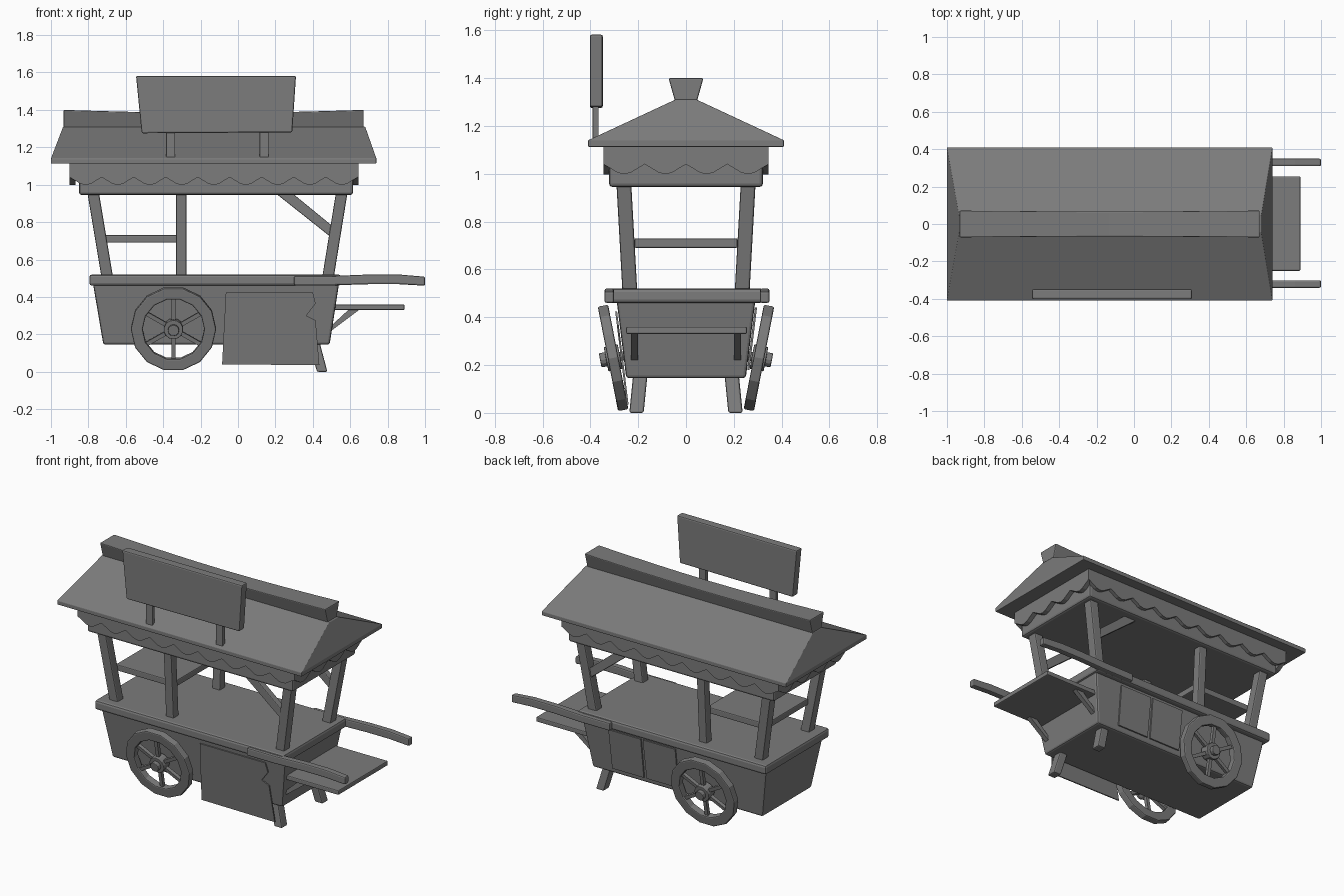
import bpy, bmesh, math
from mathutils import Matrix, Vector

cube = bpy.data.objects.get("Cube")
if cube:
    bpy.data.objects.remove(cube, do_unlink=True)

grey = bpy.data.materials.new("plain_grey")
grey.use_nodes = True
colour = (0.2, 0.2, 0.2, 1)
grey.diffuse_color = colour
grey.node_tree.nodes["Principled BSDF"].inputs["Base Color"].default_value = colour


def finish(name, bm, bevel=0.0, segments=2):
    bmesh.ops.recalc_face_normals(bm, faces=bm.faces)
    mesh = bpy.data.meshes.new(name)
    bm.to_mesh(mesh)
    bm.free()
    mesh.materials.append(grey)
    ob = bpy.data.objects.new(name, mesh)
    bpy.context.collection.objects.link(ob)
    if bevel:
        mod = ob.modifiers.new("soft_edges", 'BEVEL')
        mod.width = bevel
        mod.segments = segments
        mod.limit_method = 'ANGLE'
    return ob


def loft(name, sections, bevel=0.0):
    """Stack rectangles given as (x0, x1, y0, y1, z)."""
    bm = bmesh.new()
    rings = []
    for x0, x1, y0, y1, z in sections:
        rings.append([bm.verts.new((x, y, z)) for x, y in
                      ((x0, y0), (x1, y0), (x1, y1), (x0, y1))])
    for a, b in zip(rings, rings[1:]):
        for i in range(4):
            j = (i + 1) % 4
            bm.faces.new((a[i], a[j], b[j], b[i]))
    bm.faces.new(rings[0])
    bm.faces.new(rings[-1])
    return finish(name, bm, bevel)


def prism(name, outline, y0, y1, bevel=0.0, warp=None):
    """Extrude an x-z outline along y, then move its points by a rule."""
    bm = bmesh.new()
    face = bm.faces.new([bm.verts.new((x, y0, z)) for x, z in outline])
    out = bmesh.ops.extrude_face_region(bm, geom=[face])
    new = [g for g in out["geom"] if isinstance(g, bmesh.types.BMVert)]
    bmesh.ops.translate(bm, verts=new, vec=(0, y1 - y0, 0))
    if warp:
        for v in bm.verts:
            v.co = warp(v.co.copy())
    return finish(name, bm, bevel)


def post(name, foot, head, hx, hy, bevel=0.008):
    return loft(name, [(p[0] - hx, p[0] + hx, p[1] - hy, p[1] + hy, p[2])
                       for p in (foot, head)], bevel)


# Cart body and counter
loft("cart_body", [(-0.72, 0.49, -0.25, 0.25, 0.145),
                   (-0.775, 0.54, -0.29, 0.29, 0.47)], 0.012)
loft("counter", [(-0.795, 0.55, -0.325, 0.325, 0.46),
                 (-0.795, 0.55, -0.325, 0.325, 0.52)], 0.014)

# Parts repeated on the front and back
for side, s in (("front", -1), ("back", 1)):
    post(side + "_left_post", (-0.70, s * 0.235, 0.51), (-0.775, s * 0.26, 0.96), 0.031, 0.031)
    post(side + "_middle_post", (-0.303, s * 0.235, 0.51), (-0.303, s * 0.26, 0.96), 0.028, 0.028)
    post(side + "_right_post", (0.482, s * 0.235, 0.51), (0.555, s * 0.26, 0.96), 0.031, 0.031)
    post(side + "_leg", (0.45, s * 0.207, 0), (0.405, s * 0.19, 0.17), 0.028, 0.03)
    prism(side + "_brace", [(0.2, 0.955), (0.29, 0.955), (0.51, 0.775), (0.49, 0.725)],
          s * 0.25 - 0.02, s * 0.25 + 0.02, 0.005)
    prism(side + "_shelf_bracket", [(0.47, 0.22), (0.5, 0.22), (0.66, 0.34), (0.6, 0.34)],
          s * 0.215 - 0.015, s * 0.215 + 0.015)
    hy = 0.325 + 0.004 * s
    prism(side + "_handle",
          [(0.3, 0.462), (0.5, 0.462), (0.7, 0.468), (0.86, 0.468), (1, 0.46),
           (1, 0.508), (0.86, 0.52), (0.7, 0.52), (0.5, 0.512), (0.3, 0.512)],
          s * hy - 0.02, s * hy + 0.02, 0.008)

# Shelves
loft("side_shelf", [(0.49, 0.89, -0.25, 0.255, z) for z in (0.33, 0.36)], 0.006)
loft("inner_shelf", [(-0.72, -0.3, -0.215, 0.215, z) for z in (0.69, 0.73)], 0.006)


# Hanging cloth and back doors lie along the sloping body sides
def slope(sign):
    def warp(co):
        co.y += sign * (0.232 + 0.123 * co.z)
        return co
    return warp


prism("hanging_cloth",
      [(-0.065, 0.425), (-0.085, 0.04), (0.435, 0.035), (0.415, 0.275),
       (0.365, 0.3), (0.415, 0.365), (0.4, 0.425)], -0.012, -0.004, warp=slope(-1))
for i, x in enumerate((-0.13, 0.115)):
    prism("back_door_%d" % (i + 1), [(x, 0.18), (x + 0.225, 0.18), (x + 0.23, 0.44), (x, 0.44)],
          0.002, 0.011, warp=slope(1))


# Wheels, leaning outwards at the top
def cyl(bm, radius, depth, y, sides, radius2=None):
    bmesh.ops.create_cone(bm, cap_ends=True, segments=sides, radius1=radius,
                          radius2=radius2 or radius, depth=depth,
                          matrix=Matrix.Translation((0, y, 0)) @ Matrix.Rotation(math.pi / 2, 4, 'X'))


def wheel(name, s):
    place = Matrix.Translation((-0.345, s * 0.305, 0.23)) @ Matrix.Rotation(-s * math.radians(11), 4, 'X')
    bm = bmesh.new()
    n = 14
    rings = []
    for i in range(n):
        a = math.tau * (i + 0.5) / n
        rings.append([bm.verts.new((r * math.sin(a), y, r * math.cos(a))) for r, y in
                      ((0.165, -0.022), (0.228, -0.022), (0.228, 0.022), (0.165, 0.022))])
    for i in range(n):
        a, b = rings[i], rings[(i + 1) % n]
        for k in range(4):
            m = (k + 1) % 4
            bm.faces.new((a[k], a[m], b[m], b[k]))
    finish(name + "_rim", bm, 0.007).matrix_world = place
    bm = bmesh.new()
    for i in range(6):
        turn = Matrix.Rotation(math.tau * i / 6, 4, 'Y')
        bmesh.ops.create_cube(bm, size=1, matrix=turn @ Matrix.Translation((0, 0, 0.1))
                              @ Matrix.Diagonal((0.022, 0.022, 0.15, 1)))
    finish(name + "_spokes", bm).matrix_world = place
    bm = bmesh.new()
    cyl(bm, 0.052, 0.06, 0, 14)
    cyl(bm, 0.03, 0.04, s * 0.035, 12)
    cyl(bm, 0.02, 0.1, -s * 0.06, 10)
    finish(name + "_hub", bm, 0.004).matrix_world = place


wheel("front_wheel", -1)
wheel("back_wheel", 1)

# Canopy frame and scalloped skirts
loft("canopy_frame", [(-0.85, 0.615, -0.322, 0.322, z) for z in (0.945, 1.06)], 0.014)
loft("canopy_top", [(-0.89, 0.63, -0.335, 0.335, z) for z in (1.05, 1.12)])


def scallop(x0, x1, lobes):
    steps = lobes * 6
    edge = []
    for i in range(steps + 1):
        t = i / steps
        edge.append((x0 + (x1 - x0) * t, 1.04 - 0.042 * abs(math.sin(math.pi * lobes * t)) ** 1.3))
    return edge + [(x1, 1.12), (x0, 1.12)]


for side, s in (("front", -1), ("back", 1)):
    prism(side + "_skirt", scallop(-0.9, 0.64, 9), s * 0.32, s * 0.345)
for side, x in (("left", 0.615), ("right", -0.9)):
    prism(side + "_skirt", scallop(-0.345, 0.345, 4), x, x + 0.03,
          warp=lambda co: Vector((co.y, co.x, co.z)))

# Roof and ridge cap, which sags a little in the middle
loft("roof", [(-1, 0.74, -0.41, 0.41, 1.113), (-1, 0.74, -0.41, 0.41, 1.14),
              (-0.935, 0.68, -0.045, 0.045, 1.31)], 0.004)


def flare(co):
    co.y *= 0.045 + 0.28 * (co.z - 1.3)
    return co


cap = [(-0.933, 1.29), (0.672, 1.29)]
for i in range(9):
    t = i / 8
    cap.append((0.672 - 1.605 * t, 1.4 - 0.016 * math.sin(math.pi * t)))
prism("ridge_cap", cap, -1, 1, 0.006, warp=flare)

# Blank sign board on two stakes
board = [(-0.515, 1.275), (0.29, 1.28), (0.31, 1.582), (-0.545, 1.582)]
prism("sign_board", board, -0.402, -0.348, 0.008)
for name, x in (("left_sign_stake", 0.14), ("right_sign_stake", -0.36)):
    post(name, (x, -0.378, 1.14), (x, -0.378, 1.3), 0.024, 0.013, 0.004)
